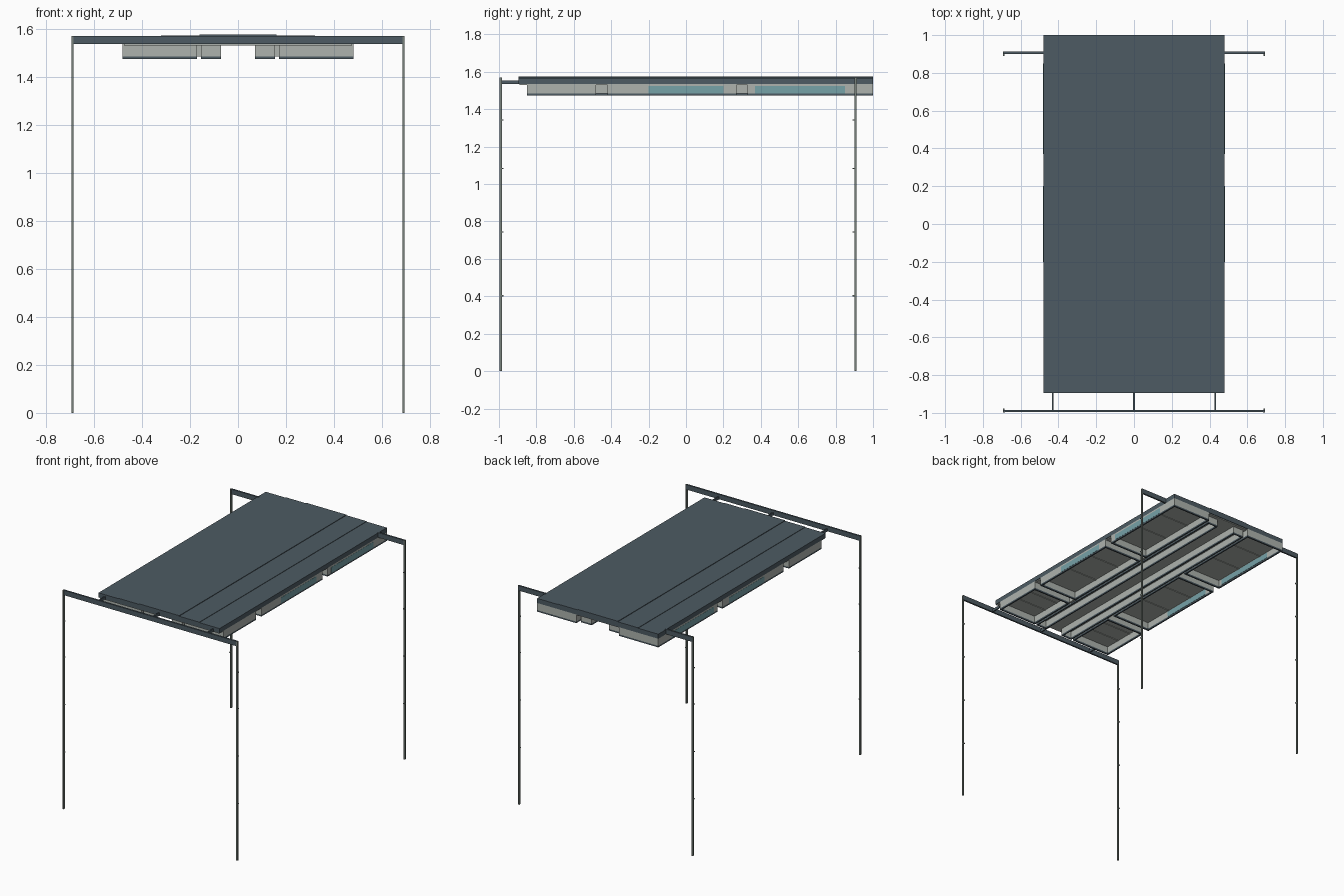
import bpy
import bmesh
from mathutils import Matrix, Vector

old = bpy.data.objects.get("Cube")
if old:
    bpy.data.objects.remove(old, do_unlink=True)


def material(name, rgb):
    m = bpy.data.materials.new(name)
    m.use_nodes = True
    m.diffuse_color = (*rgb, 1)
    m.node_tree.nodes["Principled BSDF"].inputs["Base Color"].default_value = (*rgb, 1)
    return m


SLATE = material("slate roof", (0.075, 0.105, 0.125))
STEEL = material("frame steel", (0.19, 0.225, 0.2))
GREY = material("light grey panel", (0.42, 0.45, 0.42))
GLASS = material("teal glass", (0.18, 0.36, 0.39))


def boxes(name, mat, spans):
    """One object made of boxes, each given as x, y and z ranges."""
    bm = bmesh.new()
    for span in spans:
        lo, hi = (Vector(c) for c in zip(*span))
        place = Matrix.Translation((lo + hi) / 2) @ Matrix.Diagonal((*(hi - lo), 1))
        bmesh.ops.create_cube(bm, size=1, matrix=place)
    mesh = bpy.data.meshes.new(name)
    bm.to_mesh(mesh)
    bm.free()
    mesh.materials.append(mat)
    obj = bpy.data.objects.new(name, mesh)
    bpy.context.collection.objects.link(obj)
    return obj


def sided(side, a, b):
    """An x range mirrored to the chosen side."""
    return tuple(sorted((side * a, side * b)))


def ring(xr, yr, zr, t):
    """Four walls of an open tray."""
    (x0, x1), (y0, y1) = xr, yr
    return [((x0, x0 + t), yr, zr), ((x1 - t, x1), yr, zr),
            ((x0 + t, x1 - t), (y0, y0 + t), zr), ((x0 + t, x1 - t), (y1 - t, y1), zr)]


LENGTH = (-0.895, 1.0)
CEIL, RIM, BASE = 1.535, 1.484, 1.473

# Roof slab, gently stepped up toward the middle, lined below
boxes("roof_slab", SLATE, [((-0.48, 0.48), LENGTH, (CEIL, 1.568))])
boxes("roof_middle_step", SLATE, [((-0.32, 0.32), LENGTH, (1.568, 1.571))])
boxes("roof_top_step", SLATE, [((-0.16, 0.16), LENGTH, (1.571, 1.575))])
boxes("roof_lining", GREY, [((-0.475, 0.475), (-0.89, 0.995), (1.529, CEIL))])

# Cross beams and the rods joining the front beam to the roof
boxes("front_beam", SLATE, [((-0.69, 0.69), (-0.996, -0.984), (CEIL, 1.57))])
boxes("front_rods", SLATE, [((x - 0.004, x + 0.004), (-0.985, -0.895), (CEIL, 1.555))
                            for x in (-0.43, 0, 0.43)])
for side, word in ((1, "left"), (-1, "right")):
    boxes("rear_beam_" + word, SLATE, [(sided(side, 0.47, 0.69), (0.901, 0.913), (CEIL, 1.57))])

    # Slim posts with small pegs facing the middle
    for end, y0, y1, peg in (("front", -0.997, -0.985, -0.976), ("rear", 0.9, 0.912, 0.89)):
        boxes(f"{end}_post_{word}", STEEL, [(sided(side, 0.684, 0.694), (y0, y1), (0, 1.57))])
        y_peg = tuple(sorted((peg, y1 if end == "front" else y0)))
        boxes(f"{end}_pegs_{word}", STEEL, [(sided(side, 0.685, 0.693), y_peg, (z, z + 0.006))
                                            for z in (0.4, 0.74, 1.08, 1.34)])

    # Open trays hanging under the roof
    outer = sided(side, 0.17, 0.48)
    bays = [("front", (-0.85, -0.48)), ("middle", (-0.42, 0.27)), ("rear", (0.33, 1.0))]
    for bay, yr in bays:
        name = f"{bay}_tray_{word}_"
        boxes(name + "walls", GREY, ring(outer, yr, (RIM, CEIL), 0.01))
        boxes(name + "rim", SLATE, ring(outer, yr, (BASE, RIM), 0.01))
        step = (yr[1] - yr[0]) / 3
        boxes(name + "ribs", GREY, [(outer, (yr[0] + k * step - 0.003, yr[0] + k * step + 0.003),
                                     (1.525, 1.53)) for k in (1, 2)])

    # Short links filling the slot between trays and channel
    boxes("links_" + word, GREY, [(sided(side, 0.155, 0.17), yr, (RIM, CEIL))
                                  for yr in ((-0.48, -0.42), (0.27, 0.33))])

    # Window strips through the outer walls
    boxes("windows_" + word, GLASS, [(sided(side, 0.468, 0.481), yr, (RIM, 1.524))
                                     for yr in ((-0.2, 0.2), (0.37, 0.85))])

    # Narrow channel beside the centre line
    inner, run = sided(side, 0.07, 0.155), (-0.85, 0.97)
    boxes("channel_walls_" + word, GREY, ring(inner, run, (RIM, CEIL), 0.008))
    boxes("channel_rim_" + word, SLATE, ring(inner, run, (BASE, RIM), 0.008))
